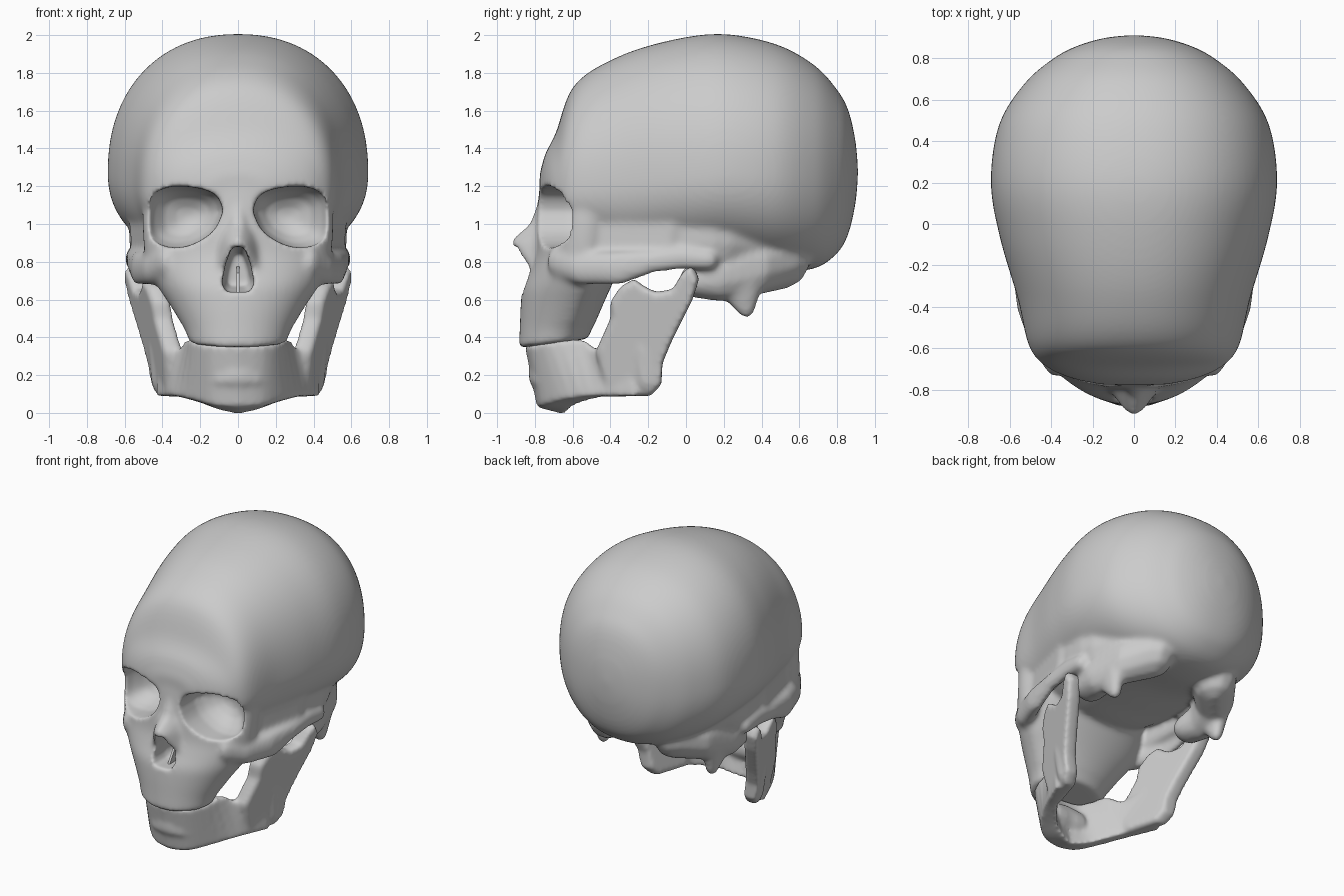
import bpy, bmesh, math
from mathutils import Vector

if "Cube" in bpy.data.objects:
    bpy.data.objects.remove(bpy.data.objects["Cube"])


def loft(bm, rings):
    """Closed solid through a series of equal-sized rings."""
    vr = [[bm.verts.new(p) for p in r] for r in rings]
    n = len(vr[0])
    for a, b in zip(vr, vr[1:]):
        for i in range(n):
            bm.faces.new((a[i], a[(i + 1) % n], b[(i + 1) % n], b[i]))
    bm.faces.new(vr[0])
    bm.faces.new(vr[-1])


def hulls(bm, sections, mirror=False):
    """Convex hull between each neighbouring pair of point groups."""
    for s in ((1, -1) if mirror else (1,)):
        for a, b in zip(sections, sections[1:]):
            vs = [bm.verts.new((s * p[0], p[1], p[2])) for p in list(a) + list(b)]
            bmesh.ops.convex_hull(bm, input=vs)


def blob(x, y, z, rx, r):
    """Points on an ellipsoid, narrower across x."""
    return [(x + rx * math.sin(u) * math.cos(v), y + r * math.sin(u) * math.sin(v), z + r * math.cos(u))
            for u in [math.pi * (i + .5) / 6 for i in range(6)]
            for v in [math.tau * j / 10 for j in range(10)]]


def spline(rows, steps=6):
    """Catmull-Rom through rows of numbers."""
    out = []
    for i in range(len(rows) - 1):
        p = [Vector(rows[max(0, min(len(rows) - 1, i + k))]) for k in (-1, 0, 1, 2)]
        for j in range(steps):
            t = j / steps
            out.append(.5 * (2 * p[1] + (p[2] - p[0]) * t + (2 * p[0] - 5 * p[1] + 4 * p[2] - p[3]) * t * t
                             + (3 * p[1] - p[0] - 3 * p[2] + p[3]) * t ** 3))
    return out + [Vector(rows[-1])]


def oval(n, count=96):
    """Unit superellipse sampled at even angles."""
    out = []
    for i in range(count):
        c, s = math.cos(math.tau * i / count), math.sin(math.tau * i / count)
        r = (abs(c) ** n + abs(s) ** n) ** (-1 / n)
        out.append((c * r, s * r))
    return out


def finish(bm, name):
    bmesh.ops.delete(bm, geom=[v for v in bm.verts if not v.link_faces], context='VERTS')
    bmesh.ops.recalc_face_normals(bm, faces=bm.faces)
    me = bpy.data.meshes.new(name)
    bm.to_mesh(me)
    bm.free()
    ob = bpy.data.objects.new(name, me)
    bpy.context.collection.objects.link(ob)
    return ob


def fuse(ob, voxel, smooth, cutters=()):
    """Merge overlapping solids, soften, cut openings, soften rims and shade."""
    def soften(count):
        m = ob.modifiers.new("fuse", 'REMESH')
        m.mode, m.voxel_size = 'VOXEL', voxel
        m = ob.modifiers.new("soften", 'SMOOTH')
        m.factor, m.iterations = .5, count
    soften(smooth)
    for c in cutters:
        m = ob.modifiers.new("cut", 'BOOLEAN')
        m.operation, m.solver, m.object = 'DIFFERENCE', 'EXACT', c
    if cutters:
        soften(6)
    bpy.ops.object.select_all(action='DESELECT')
    ob.select_set(True)
    bpy.context.view_layer.objects.active = ob
    for m in list(ob.modifiers):
        bpy.ops.object.modifier_apply(modifier=m.name)
    bpy.ops.object.shade_smooth_by_angle(angle=math.radians(60))


# Braincase: coronal sections (y, half width, widest z, top z, bottom z)
bm = bmesh.new()
case = [(-.775, .15, 1.20, 1.26, 1.08), (-.745, .30, 1.18, 1.37, 1.00), (-.69, .42, 1.18, 1.48, .95),
        (-.59, .505, 1.18, 1.735, .86), (-.36, .56, 1.22, 1.885, .78), (-.07, .645, 1.25, 1.975, .78),
        (.20, .69, 1.27, 2.005, .78), (.48, .65, 1.27, 1.95, .75), (.68, .525, 1.27, 1.84, .765),
        (.80, .385, 1.27, 1.71, .845), (.86, .27, 1.27, 1.60, .95), (.897, .14, 1.27, 1.44, 1.11),
        (.91, .02, 1.27, 1.30, 1.25)]
loft(bm, [[(w * c, y, zm + (zt - zm if s > 0 else zm - zb) * s) for c, s in oval(2.2)]
          for y, w, zm, zt, zb in spline(case)])

# Face: level sections (z, half width, front y, widest y, back y)
face = [(.345, .255, -.885, -.68, -.52), (.45, .29, -.88, -.65, -.49), (.57, .36, -.875, -.60, -.44),
        (.66, .42, -.865, -.56, -.40), (.75, .47, -.83, -.54, -.36), (.85, .495, -.80, -.53, -.32),
        (1.0, .505, -.79, -.52, -.30), (1.15, .495, -.78, -.51, -.30), (1.24, .45, -.765, -.50, -.30)]
rings = []
for i, (z, w, yf, yc, yb) in enumerate(spline(face, 4)):
    tilt = .13 * max(0, 1 - i / 5)
    pts = [(w * c, yc + (yc - yf if s < 0 else yb - yc) * s) for c, s in oval(2.0)]
    rings.append([(x, y, z + tilt * (y + .88)) for x, y in pts])
loft(bm, rings)

# Nasal bones
hulls(bm, [[(-.045, -.74, 1.14), (.045, -.74, 1.14), (0, -.78, 1.13)],
           [(-.09, -.74, 1.0), (.09, -.74, 1.0), (-.025, -.825, 1.0), (.025, -.825, 1.0)],
           [(-.13, -.74, .9), (.13, -.74, .9), (-.045, -.90, .895), (.045, -.90, .895), (0, -.935, .91)],
           [(-.16, -.73, .74), (.16, -.73, .74), (-.11, -.82, .76), (.11, -.82, .76)]])

# Cheekbones and arches
hulls(bm, [blob(.38, -.64, .80, .06, .10), blob(.46, -.54, .765, .05, .09), blob(.53, -.36, .765, .04, .09),
           blob(.555, -.18, .80, .035, .06), blob(.555, -.02, .82, .04, .06), blob(.55, .12, .81, .05, .055)], True)
# Temple wall down to the arch
hulls(bm, [blob(.46, -.42, .84, .03, .06) + blob(.52, -.10, .86, .05, .06),
           blob(.45, -.45, 1.08, .03, .06) + blob(.53, -.05, 1.13, .05, .08)], True)
# Temporal root, ear region and mastoid
hulls(bm, [blob(.48, .0, .94, .09, .14), blob(.48, .14, .94, .10, .18), blob(.38, .36, .92, .10, .16)], True)
hulls(bm, [blob(.42, .05, .70, .11, .09), blob(.44, .18, .72, .11, .13), blob(.40, .34, .78, .11, .16),
           blob(.26, .50, .82, .14, .165)], True)
hulls(bm, [blob(.44, .27, .76, .08, .16), blob(.43, .32, .545, .04, .045)], True)
skull = finish(bm, "skull")

# Eye socket cutters
outline = [(.08, 1.07), (.115, 1.15), (.22, 1.19), (.36, 1.195), (.45, 1.15),
           (.475, 1.05), (.46, .93), (.37, .88), (.25, .89), (.13, .965)]
outline = [tuple(p) for p in spline(outline + outline[:1], 3)][:-1]
cutters = []
for s in (1, -1):
    bm = bmesh.new()
    rings = []
    for y, k, cx in ((-1, 1.04, .285), (-.62, 1, .28), (-.56, .87, .275), (-.50, .62, .27),
                     (-.465, .3, .265), (-.455, .05, .265)):
        rings.append([(s * (cx + k * (x - .28)), y, 1.04 + k * (z - 1.04)) for x, z in outline])
    loft(bm, rings)
    cutters.append(finish(bm, "socket_cutter"))

# Nasal opening cutter
bm = bmesh.new()
half = [(.03, .88), (.065, .79), (.085, .69), (.065, .64)]
pear = half + [(-x, z) for x, z in reversed(half)]
loft(bm, [[(x * k, y, .75 + (z - .75) * k) for x, z in pear] for y, k in ((-1, 1), (-.72, 1), (-.6, .7))])
cutters.append(finish(bm, "nose_cutter"))

fuse(skull, .013, 10, cutters)
for c in cutters:
    bpy.data.objects.remove(c)

# Nasal septum
bm = bmesh.new()
hulls(bm, [[(x, -.80, .62), (x, -.58, .62), (x, -.58, .78), (x, -.72, .74)] for x in (-.008, .008)])
finish(bm, "nasal_septum")

# Jaw body: sections (outer top, outer bottom, inner bottom, inner top)
bm = bmesh.new()
jaw_rows = [(0, -.855, .36, 0, -.79, .03, 0, -.64, -.01, 0, -.72, .36),
            (.14, -.825, .36, .13, -.76, .04, .10, -.61, .015, .11, -.70, .36),
            (.235, -.72, .375, .24, -.66, .07, .17, -.57, .045, .17, -.63, .37),
            (.275, -.55, .39, .34, -.50, .09, .27, -.45, .08, .21, -.55, .38),
            (.34, -.47, .33, .385, -.40, .09, .31, -.37, .09, .27, -.45, .33),
            (.40, -.36, .36, .44, -.26, .09, .36, -.25, .09, .33, -.33, .36)]
hulls(bm, [[r[i:i + 3] for i in (0, 3, 6, 9)] for r in spline(jaw_rows, 3)], True)
# Rounded chin front
hulls(bm, [blob(0, -.73, .20, .10, .11), blob(.08, -.715, .19, .10, .10)], True)

# Jaw branch: side outline leaning outward as it rises
branch = [(-.48, .32), (-.40, .50), (-.40, .59), (-.345, .67), (-.275, .71), (-.22, .67), (-.16, .64),
          (-.07, .655), (-.02, .74), (.03, .78), (.07, .71), (.035, .60), (-.08, .37), (-.125, .26),
          (-.13, .15), (-.185, .09), (-.42, .085)]
for s in (1, -1):
    loft(bm, [[(s * (.355 + .27 * (y + .45) + .15 * (z - .35) + t), y + k * (-.2 - y), z + k * (.4 - z))
               for y, z in branch] for t, k in ((-.05, .06), (-.025, 0), (.03, 0), (.055, .06))])
# Flared jaw angle and rounded condyle
hulls(bm, [blob(.42, -.2, .17, .04, .06), blob(.44, -.2, .35, .035, .08)], True)
hulls(bm, [blob(.49, .02, .72, .04, .045), blob(.56, .02, .72, .04, .045)], True)
jaw = finish(bm, "lower_jaw")
fuse(jaw, .013, 12)
